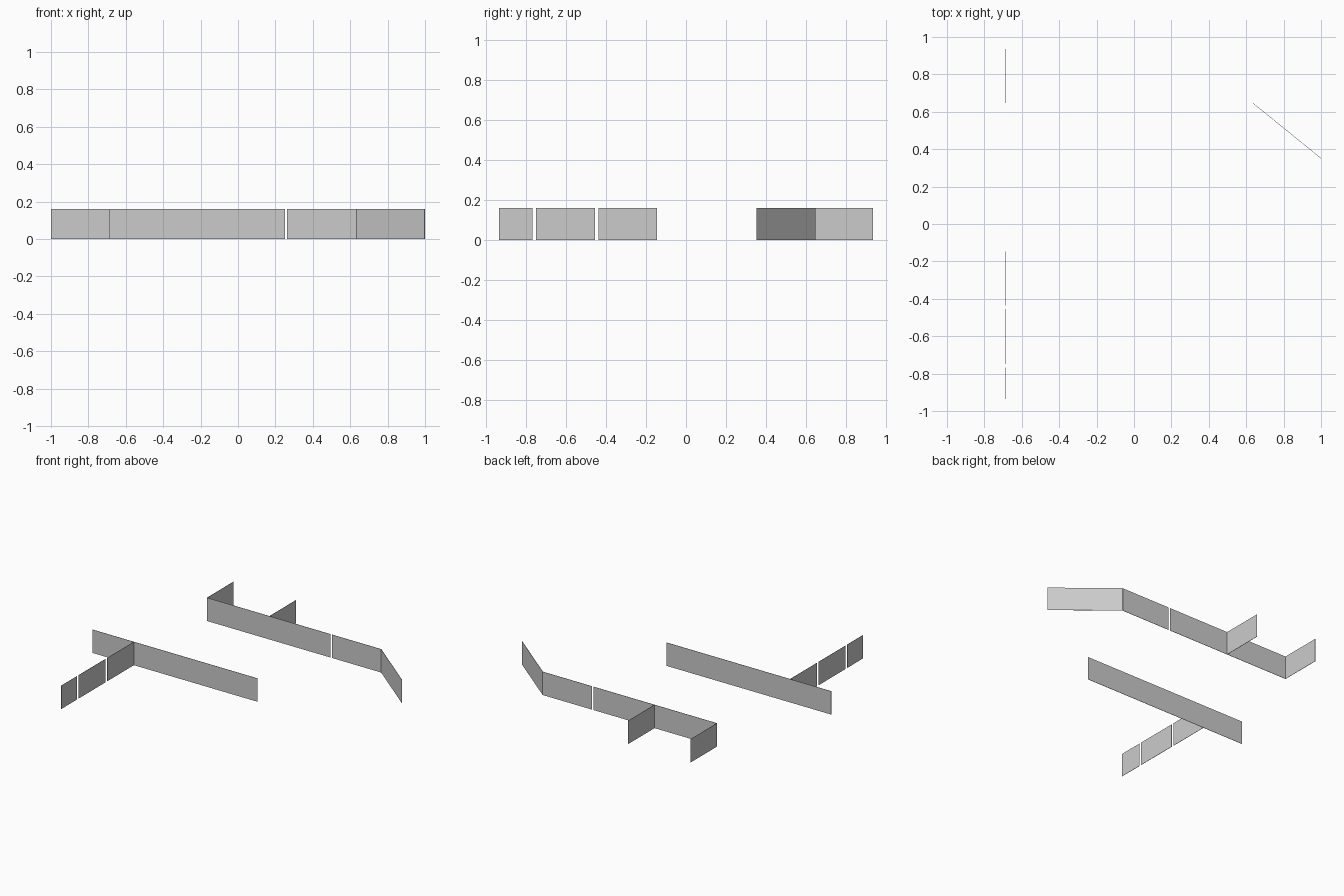
import bpy, bmesh
from mathutils import Vector

if "Cube" in bpy.data.objects:
    bpy.data.objects.remove(bpy.data.objects["Cube"])

HEIGHT = 0.16
THICK = 0.002
TILE = 0.104
ROWS = 4


def wall(name, start, end):
    """Thin upright panel between two plan points, divided into tiles."""
    a, b = Vector(start), Vector(end)
    run = b - a
    cols = max(1, round(run.length / TILE))
    bm = bmesh.new()
    grid = []
    for i in range(cols + 1):
        p = a + run * (i / cols)
        grid.append([bm.verts.new((p.x, p.y, HEIGHT * j / ROWS))
                     for j in range(ROWS + 1)])
    for i in range(cols):
        for j in range(ROWS):
            bm.faces.new((grid[i][j], grid[i + 1][j],
                          grid[i + 1][j + 1], grid[i][j + 1]))
    mesh = bpy.data.meshes.new(name)
    bm.to_mesh(mesh)
    bm.free()
    obj = bpy.data.objects.new(name, mesh)
    bpy.context.collection.objects.link(obj)
    mod = obj.modifiers.new("thickness", 'SOLIDIFY')
    mod.thickness = THICK
    mod.offset = 0
    return obj


BACK_Y, FRONT_Y, CROSS_X = 0.647, -0.147, -0.688

# Rear run: long wall, short wall past the narrow gap, and angled end
wall("rear_long_wall", (CROSS_X, BACK_Y), (0.25, BACK_Y))
wall("rear_short_wall", (0.262, BACK_Y), (0.635, BACK_Y))
wall("rear_angled_wall", (0.635, BACK_Y), (0.999, 0.352))

# Two partitions running back from the rear wall
for n, x in enumerate((CROSS_X, -0.214)):
    wall(f"rear_partition_{n + 1}", (x, BACK_Y), (x, 0.935))

# Front run
wall("front_long_wall", (-1.0, FRONT_Y), (0.25, FRONT_Y))

# Partition running forward, broken by two narrow gaps
for n, (y0, y1) in enumerate(((FRONT_Y, -0.436), (-0.455, -0.749), (-0.766, -0.935))):
    wall(f"front_partition_{n + 1}", (CROSS_X, y0), (CROSS_X, y1))
